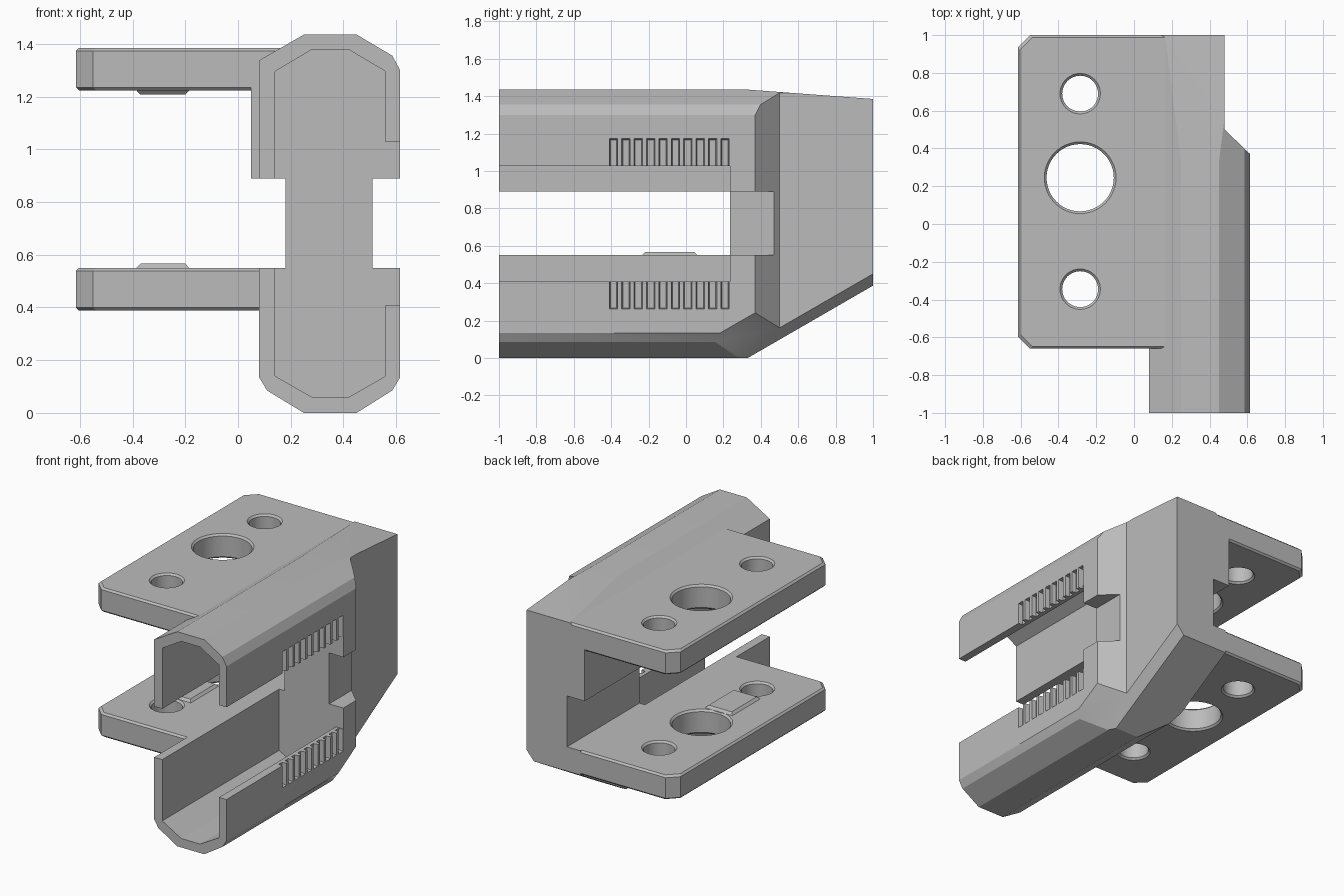
import bpy, bmesh
from math import cos, sin, tau, radians
from mathutils import Vector

old = bpy.data.objects.get("Cube")
if old:
    bpy.data.objects.remove(old, do_unlink=True)

# Single grey plastic
grey = bpy.data.materials.new("grey plastic")
grey.use_nodes = True
COLOUR = (0.5, 0.5, 0.5, 1)
grey.diffuse_color = COLOUR
grey.node_tree.nodes["Principled BSDF"].inputs["Base Color"].default_value = COLOUR


def loft(name, rings):
    """Closed solid through equal rings of points, with outward normals."""
    bm = bmesh.new()
    loops = [[bm.verts.new(p) for p in ring] for ring in rings]
    n = len(loops[0])
    for a, b in zip(loops, loops[1:]):
        for i in range(n):
            j = (i + 1) % n
            bm.faces.new((a[i], a[j], b[j], b[i]))
    bm.faces.new(loops[0][::-1])
    bm.faces.new(loops[-1])
    bm.normal_update()
    if bm.calc_volume(signed=True) < 0:
        bmesh.ops.reverse_faces(bm, faces=bm.faces[:])
    mesh = bpy.data.meshes.new(name)
    bm.to_mesh(mesh)
    bm.free()
    mesh.materials.append(grey)
    ob = bpy.data.objects.new(name, mesh)
    bpy.context.collection.objects.link(ob)
    return ob


def box(name, x0, x1, y0, y1, z0, z1):
    return loft(name, [[(x0, y0, z), (x1, y0, z), (x1, y1, z), (x0, y1, z)]
                       for z in (z0, z1)])


def combine(target, tool, operation="DIFFERENCE"):
    """Apply a boolean and discard the tool."""
    mod = target.modifiers.new("cut", "BOOLEAN")
    mod.operation, mod.solver, mod.object = operation, "EXACT", tool
    bpy.context.view_layer.update()
    bpy.context.view_layer.objects.active = target
    bpy.ops.object.modifier_apply(modifier=mod.name)
    bpy.data.objects.remove(tool, do_unlink=True)


def along_y(profile, y0, y1):
    return [[(x, y, z) for x, z in profile] for y in (y0, y1)]


MID = 0.7175          # mirror height between the two plates
GAP = (0.55, 0.89)    # open window between the two channels
WALL = 0.235          # where the hollow front ends
LEDGE = 0.012         # small edge bevel

# Long housing with chamfered corners
outer = [(.08, .135), (.11, .085), (.25, 0), (.45, 0), (.585, .085), (.615, .135),
         (.615, 1.3), (.585, 1.355), (.45, 1.435), (.25, 1.435), (.08, 1.337)]
body = loft("clamp_body", along_y(outer, -1, 1))

# Trim it to its side and plan outlines
side = [(-1.2, -.1), (.157, -.1), (1, .387), (1, 1.385), (.33, 1.435),
        (.33, 1.6), (-1.2, 1.6)]
combine(body, loft("side_outline", [[(x, y, z) for y, z in side] for x in (-.2, .9)]),
        "INTERSECT")
plan = [(-.2, -1.2), (.7, -1.2), (.7, .288), (.48, .5), (.48, 1.2), (-.2, 1.2)]
combine(body, loft("plan_outline", [[(x, y, z) for x, y in plan] for z in (-.2, 1.7)]),
        "INTERSECT")

# Bevel along the sloping lower rear edge
slope, out = Vector((0, .866, .5)), Vector((1, .5, -.866)).normalized()
across = slope.cross(out)
rings = []
for t in (-1, .5):
    p = Vector((.48, 1, .45)) + slope * t
    rings.append([p + across * .4, p - across * .4, p + out * .5])
combine(body, loft("edge_bevel", rings))

# Web joining the housing to the upper plate
combine(body, box("upper_web", .05, .3, -.66, 1, .87, 1.3), "UNION")


# Mounting plates with bevelled edges and three holes
def plate_ring(inset, z):
    x0, x1, y0, y1, c = -.615 + inset, .3, -.66 + inset, 1 - inset, .065
    return [(x1, y0, z), (x1, y1, z), (x0 + c, y1, z),
            (x0, y1 - c, z), (x0, y0 + c, z), (x0 + c, y0, z)]


def circle(y, r, z):
    return [(-.285 + r * cos(tau * i / 48), y + r * sin(tau * i / 48), z)
            for i in range(48)]


def plate(name, lo, hi):
    ob = loft(name, [plate_ring(LEDGE, lo), plate_ring(0, lo + LEDGE),
                     plate_ring(0, hi - LEDGE), plate_ring(LEDGE, hi)])
    for y, r in ((.69, .095), (.245, .178), (-.345, .095)):
        wide = r + LEDGE
        levels = ((lo - .05, wide), (lo, wide), (lo + LEDGE, r),
                  (hi - LEDGE, r), (hi, wide), (hi + .05, wide))
        combine(ob, loft("hole", [circle(y, q, z) for z, q in levels]))
    return ob


combine(body, plate("lower_plate", .388, .55), "UNION")
combine(body, plate("upper_plate", 1.223, 1.385), "UNION")

# Hollow front, window and side notches
inner = [(.14, .14), (.28, .06), (.42, .06), (.56, .14),
         (.56, 1.295), (.42, 1.378), (.28, 1.378), (.14, 1.295)]
combine(body, loft("hollow", along_y(inner, -1.1, WALL)))
cuts = [(-.1, .7, -1.1, WALL, *GAP),          # window through both walls
        (-.1, .18, -1.1, 1.1, *GAP),          # slot behind the plates
        (.51, .7, 0, 1.1, *GAP),              # outer notch
        (.5, .7, -1.1, WALL, .41, 1.027)]     # shortened outer wall
for c in cuts:
    combine(body, box("cutter", *c))

# Grip grooves along both edges of the outer wall
for i in range(10):
    y = -.41 + i * .0662
    for sign in (1, -1):
        rings = []
        for x, t in ((.585, .006), (.616, 0), (.65, 0)):
            top, low = MID + sign * (.455 - t), MID + sign * .28
            rings.append([(x, y + t, low), (x, y + .045 - t, low),
                          (x, y + .045 - t, top), (x, y + t, top)])
        combine(body, loft("groove", rings))

# Raised pads facing each other on the plates
for name, z, d in (("lower_pad", .55, 1), ("upper_pad", 1.223, -1)):
    rings = []
    for t, h in ((0, -.005), (0, 0), (.015, .016)):
        x0, x1, y0, y1 = -.385 + t, -.185 - t, -.235 + t, .06 - t
        zz = z + d * h
        rings.append([(x0, y0, zz), (x1, y0, zz), (x1, y1, zz), (x0, y1, zz)])
    loft(name, rings)

# Soft shading on the round holes, sharp edges elsewhere
bpy.ops.object.select_all(action="DESELECT")
body.select_set(True)
bpy.context.view_layer.objects.active = body
bpy.ops.object.shade_smooth_by_angle(angle=radians(25))
